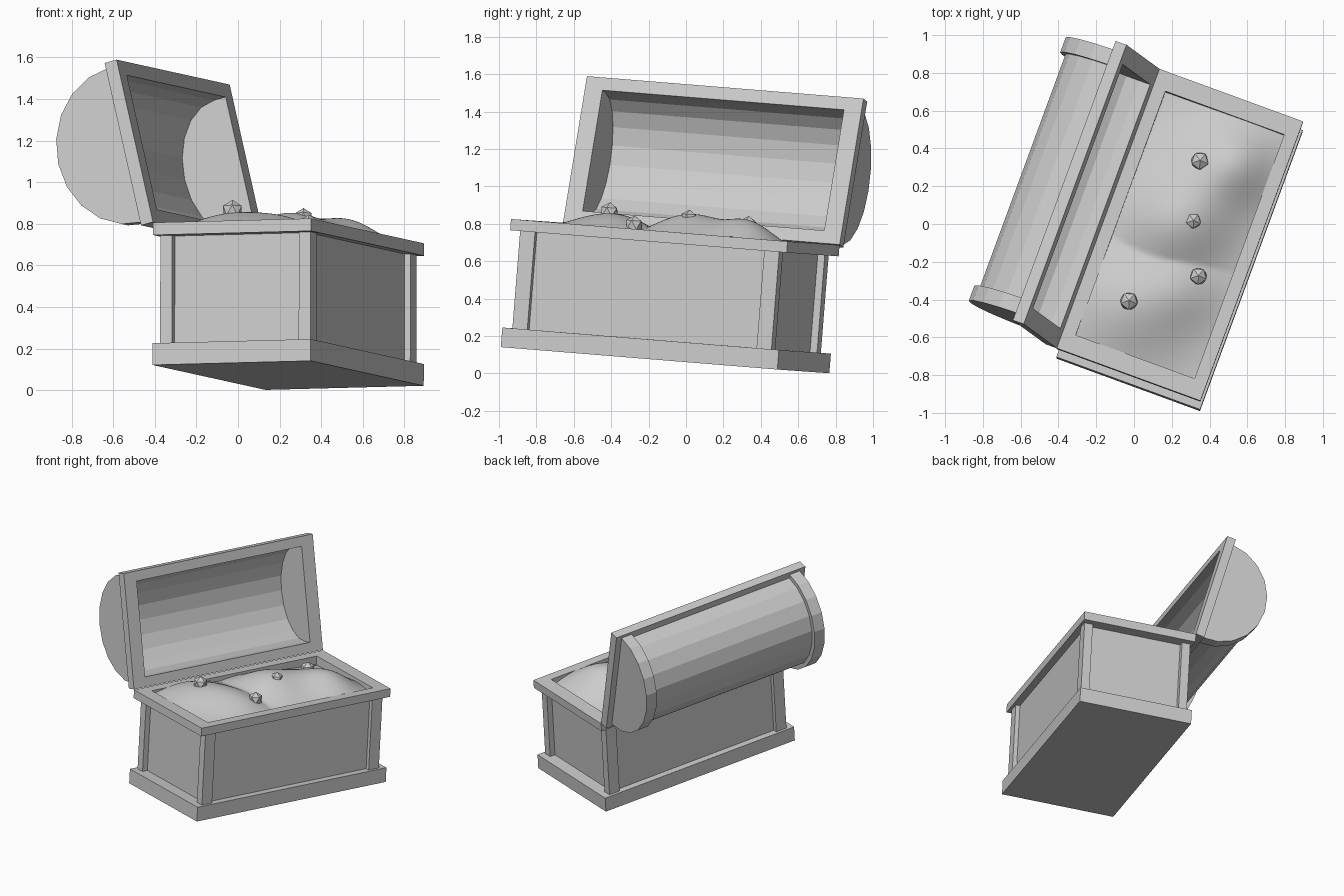
import bpy, bmesh, math
from mathutils import Matrix, Vector

if "Cube" in bpy.data.objects:
    bpy.data.objects.remove(bpy.data.objects["Cube"])

# Chest frame: local x = depth (front is +x), y = length, z = up; leaning slightly
CHEST = (Matrix.Translation((0.241, -0.112, 0.071)) @ Matrix.Rotation(math.radians(-20.2), 4, 'Z')
         @ Matrix.Rotation(math.radians(-4.35), 4, 'X') @ Matrix.Rotation(math.radians(-1.4), 4, 'Y'))
X, Y, TOP = 0.405, 0.79, 0.687          # half depth, half length, rim height
IX, IY = 0.335, 0.69                    # half opening
# Lid frame: x, y as the chest, z = 0 on the closed rim; swung open on the back edge
LID = (CHEST @ Matrix.Translation((-X, 0, TOP + 0.003))
       @ Matrix.Rotation(math.radians(-103.5), 4, 'Y') @ Matrix.Translation((X, 0, 0)))


def add(name, bm, mat):
    bmesh.ops.recalc_face_normals(bm, faces=bm.faces)
    me = bpy.data.meshes.new(name)
    bm.to_mesh(me)
    bm.free()
    ob = bpy.data.objects.new(name, me)
    bpy.context.collection.objects.link(ob)
    ob.matrix_world = mat
    return ob


def box(name, lo, hi, mat=CHEST):
    bm = bmesh.new()
    lo, hi = Vector(lo), Vector(hi)
    size = hi - lo
    bmesh.ops.create_cube(bm, size=1, matrix=Matrix.Translation((lo + hi) / 2) @ Matrix.Diagonal((*size, 1)))
    return add(name, bm, mat)


def ring(name, ox, oy, z0, z1, mat=CHEST):
    """Rectangular frame around the chest opening."""
    bm = bmesh.new()
    loops = []
    for hx, hy, z in ((ox, oy, z0), (ox, oy, z1), (IX, IY, z1), (IX, IY, z0)):
        loops.append([bm.verts.new((a * hx, b * hy, z)) for a, b in ((-1, -1), (1, -1), (1, 1), (-1, 1))])
    for k in range(4):
        a, b = loops[k], loops[(k + 1) % 4]
        for i in range(4):
            j = (i + 1) % 4
            bm.faces.new((a[i], a[j], b[j], b[i]))
    return add(name, bm, mat)


def arc(r, h, n=10):
    return [(r * math.cos(math.pi * i / n), 0.06 + h * math.sin(math.pi * i / n)) for i in range(n + 1)]


def vault(name, outer, inner, y0, y1):
    """Half barrel along y: hollow when an inner arc is given, else solid."""
    bm = bmesh.new()
    a = [[bm.verts.new((x, y, z)) for x, z in outer] for y in (y0, y1)]
    n = len(outer)
    if inner:
        b = [[bm.verts.new((x, y, z)) for x, z in inner] for y in (y0, y1)]
        for i in range(n - 1):
            bm.faces.new((a[0][i], a[0][i + 1], a[1][i + 1], a[1][i]))
            bm.faces.new((b[0][i], b[0][i + 1], b[1][i + 1], b[1][i]))
            for e in (0, 1):
                bm.faces.new((a[e][i], a[e][i + 1], b[e][i + 1], b[e][i]))
        for i in (0, n - 1):
            bm.faces.new((a[0][i], a[1][i], b[1][i], b[0][i]))
    else:
        for i in range(n):
            j = (i + 1) % n
            bm.faces.new((a[0][i], a[0][j], a[1][j], a[1][i]))
        bm.faces.new(a[0])
        bm.faces.new(a[1])
    return add(name, bm, LID)


# Chest body
box("base_plinth", (-X, -Y, 0), (X, Y, 0.105))
ring("body_walls", 0.355, 0.70, 0.105, TOP - 0.06)
ring("body_rim", X, Y, TOP - 0.06, TOP)
for sx in (-1, 1):
    for sy in (-1, 1):
        xs = sorted((sx * 0.325, sx * 0.385))
        ys = sorted((sy * 0.655, sy * 0.74))
        box("corner_post", (xs[0], ys[0], 0.105), (xs[1], ys[1], TOP - 0.06))

# Lid: frame, barrel, raised end bands and end walls
ring("lid_frame", X, Y, 0, 0.063, LID)
vault("lid_barrel", arc(0.355, 0.33), arc(IX, 0.235), -IY, IY)
for s in (-1, 1):
    vault("lid_band", arc(0.385, 0.36), arc(0.35, 0.3), s * 0.66, s * IY)
    vault("lid_end", arc(0.385, 0.36), None, s * IY, s * 0.745)

# Treasure: two heaps made of soft bumps (x, y, height, radius)
NEAR = [(-0.13, -0.43, 0.13, 0.22), (0.12, -0.25, 0.065, 0.15)]
FAR = [(-0.06, 0.04, 0.14, 0.19), (0.16, 0.46, 0.125, 0.15), (-0.05, 0.38, 0.06, 0.18), (0.12, 0.1, 0.035, 0.15)]


def heap(bumps, x, y):
    return sum(h * math.exp(-((x - cx) ** 2 + (y - cy) ** 2) / (2 * r * r)) for cx, cy, h, r in bumps)


def surface(x, y):
    return TOP - 0.07 + max(heap(NEAR, x, y), heap(FAR, x, y))


bm = bmesh.new()
bmesh.ops.create_grid(bm, x_segments=36, y_segments=72, size=1)
for v in bm.verts:
    x, y = v.co.x * IX, v.co.y * IY
    v.co = (x, y, surface(x, y))
for f in bm.faces:
    f.smooth = True
add("treasure_heap", bm, CHEST)

# Gems half sunk into the heap
for x, y, r, lift in ((-0.13, -0.43, 0.052, 0.01), (0.168, -0.175, 0.05, 0.01),
                      (0.044, 0.087, 0.045, -0.015), (-0.034, 0.399, 0.052, 0.0)):
    bm = bmesh.new()
    bmesh.ops.create_icosphere(bm, subdivisions=1, radius=r)
    add("gem", bm, CHEST @ Matrix.Translation((x, y, surface(x, y) + lift)))
